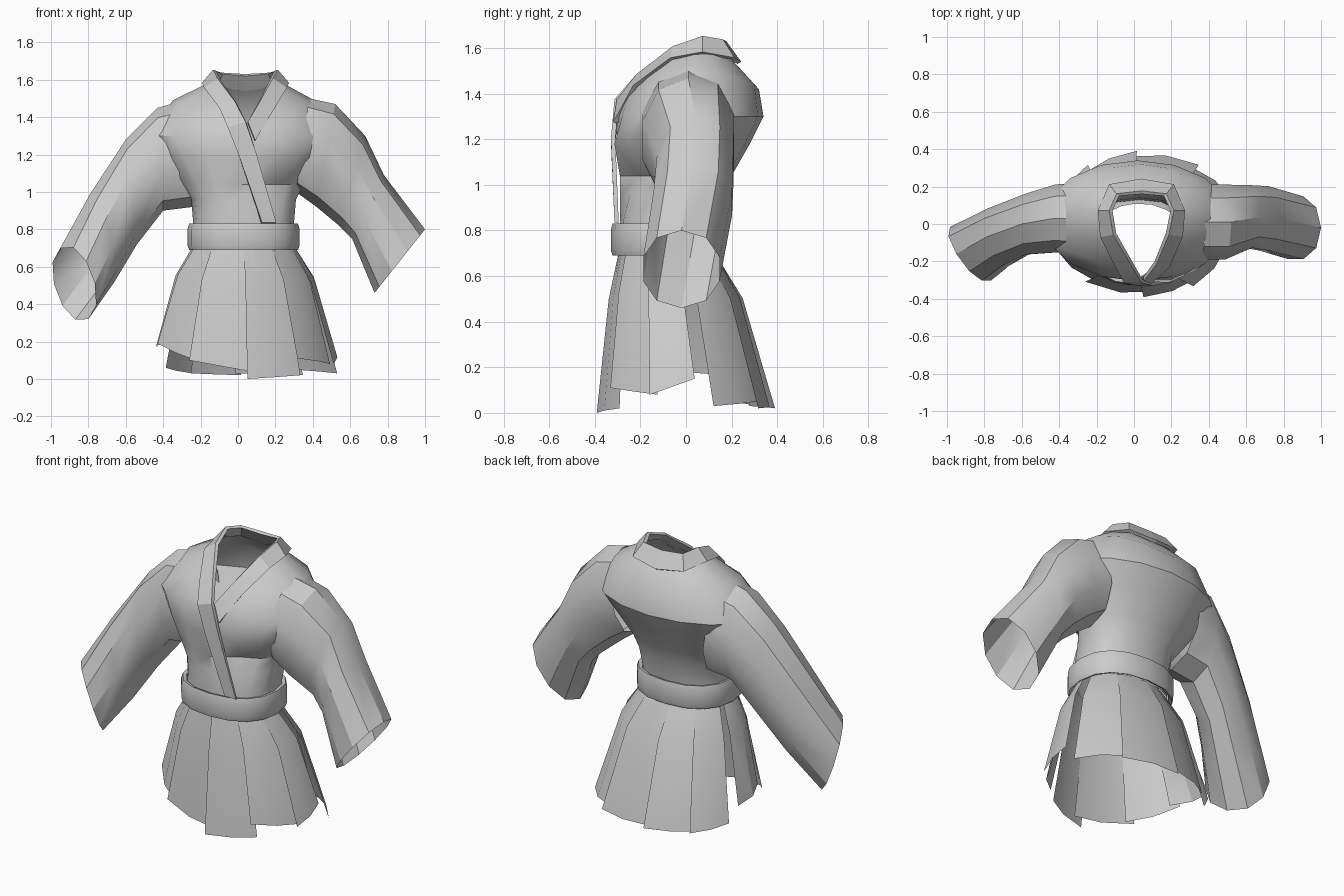
import bpy
import bmesh
from math import cos, sin, pi, radians
from mathutils import Vector

cube = bpy.data.objects.get("Cube")
if cube:
    bpy.data.objects.remove(cube, do_unlink=True)

# Single cloth colour
cloth = bpy.data.materials.new("grey cloth")
cloth.use_nodes = True
GREY = (0.6, 0.6, 0.6, 1)
cloth.diffuse_color = GREY
cloth.node_tree.nodes["Principled BSDF"].inputs["Base Color"].default_value = GREY

SIDES = 16


def loft(name, rings, closed=True, caps=False, angle=30):
    """Skin a list of equal-length point rows into one mesh object."""
    bm = bmesh.new()
    rows = [[bm.verts.new(p) for p in ring] for ring in rings]
    n = len(rows[0])
    for low, high in zip(rows, rows[1:]):
        for i in range(n if closed else n - 1):
            j = (i + 1) % n
            bm.faces.new((low[i], low[j], high[j], high[i]))
    if caps:
        bm.faces.new(rows[0])
        bm.faces.new(rows[-1])
    bmesh.ops.recalc_face_normals(bm, faces=bm.faces)
    mesh = bpy.data.meshes.new(name)
    bm.to_mesh(mesh)
    bm.free()
    mesh.materials.append(cloth)
    obj = bpy.data.objects.new(name, mesh)
    bpy.context.collection.objects.link(obj)
    bpy.ops.object.select_all(action="DESELECT")
    obj.select_set(True)
    bpy.context.view_layer.objects.active = obj
    bpy.ops.object.shade_smooth_by_angle(angle=radians(angle))


def rounded(v, power):
    return (1 if v >= 0 else -1) * abs(v) ** power


def body_ring(z, x0, x1, y0, y1, power=0.85, size=1.0):
    """Soft cross-section between the given limits."""
    ring = []
    for k in range(SIDES):
        a = 2 * pi * k / SIDES
        ring.append(Vector(((x0 + x1) / 2 + (x1 - x0) / 2 * size * rounded(cos(a), power),
                            (y0 + y1) / 2 + (y1 - y0) / 2 * size * rounded(sin(a), power), z)))
    return ring


# Torso: waist to a chest that widens into the sleeves
torso = [body_ring(*r) for r in (
    (0.70, -0.24, 0.30, -0.29, 0.13),
    (0.84, -0.24, 0.30, -0.29, 0.14),
    (0.96, -0.25, 0.31, -0.29, 0.17),
    (1.04, -0.31, 0.35, -0.29, 0.20, 0.9),
    (1.18, -0.41, 0.44, -0.305, 0.28, 0.95),
    (1.30, -0.49, 0.53, -0.305, 0.34, 1.0),
)]
# Fold tucked under the left breast
for row, tuck in ((2, 0.03), (3, 0.07), (4, -0.03)):
    for k in (13, 14, 15):
        torso[row][k].y += tuck

# Neck edge, as half an outline from the front V round to the nape
HALF_NECK = ((0, -0.285, 1.35), (0.075, -0.24, 1.41), (0.125, -0.16, 1.49),
             (0.17, -0.06, 1.56), (0.185, 0.04, 1.59), (0.18, 0.11, 1.59),
             (0.14, 0.17, 1.57), (0.08, 0.20, 1.55), (0, 0.21, 1.54))
neck = []
for k in range(SIDES):
    step = (k - 12) % SIDES
    side = 1 if step <= 8 else -1
    x, y, z = HALF_NECK[min(step, SIDES - step)]
    neck.append(Vector((0.04 + side * x, y, z)))

# Yoke: bulged ring between chest and neck
yoke = []
for k, (a, b) in enumerate(zip(torso[-1], neck)):
    t = 2 * pi * k / SIDES
    bulge = Vector((0.03 * cos(t), 0.045 * max(0, sin(t)), 0.045 * abs(cos(t))))
    yoke.append((a + b) / 2 + bulge)
loft("torso", torso + [yoke, neck], angle=35)


# Sleeves: each ring is top (x, z), bottom (x, z), centre y, depth, front lean
def sleeve(name, sections):
    rings = []
    for tx, tz, bx, bz, y, depth, lean in sections:
        top, low = Vector((tx, y, tz)), Vector((bx, y, bz))
        mid, up = (top + low) / 2, (top - low) / 2
        front = Vector((lean, -depth, lean * 0.7))
        rings.append([mid + up * cos(a) + front * rounded(sin(a), 0.9)
                      for a in (2 * pi * k / 10 for k in range(10))])
    loft(name, rings, angle=32)


sleeve("left_sleeve", (
    (0.38, 1.50, 0.31, 1.00, 0.01, 0.21, 0),
    (0.52, 1.47, 0.42, 0.92, 0.01, 0.21, 0),
    (0.68, 1.30, 0.54, 0.82, 0.04, 0.175, 0),
    (0.78, 1.09, 0.61, 0.75, 0.03, 0.18, 0),
    (1.00, 0.80, 0.73, 0.46, -0.02, 0.175, 0),
))
sleeve("right_sleeve", (
    (-0.32, 1.48, -0.24, 0.92, 0.03, 0.20, 0),
    (-0.43, 1.45, -0.40, 0.90, 0.03, 0.19, 0),
    (-0.60, 1.28, -0.54, 0.72, 0.00, 0.17, 0),
    (-0.79, 0.99, -0.66, 0.52, -0.07, 0.16, 0.04),
    (-0.95, 0.70, -0.80, 0.32, -0.16, 0.15, 0.09),
))


# Collar bands: pairs of inner and outer edge points, thickened outwards
def band(name, pairs):
    rings = []
    for inner, outer in pairs:
        p, q = Vector(inner), Vector(outer)
        out = Vector((q.x - 0.04, q.y - 0.05, 0.1)).normalized() * 0.02
        rings.append([p, q, q + out, p + out])
    loft(name, rings, caps=True, angle=25)


nape = ((0.04, 0.16, 1.62), (0.04, 0.225, 1.53))
band("right_collar", (
    nape,
    ((-0.08, 0.15, 1.63), (-0.12, 0.20, 1.55)),
    ((-0.115, 0.07, 1.645), (-0.175, 0.07, 1.575)),
    ((-0.095, -0.05, 1.60), (-0.165, -0.06, 1.55)),
    ((-0.01, -0.20, 1.48), (-0.09, -0.215, 1.44)),
    ((0.045, -0.295, 1.37), (-0.05, -0.295, 1.34)),
    ((0.10, -0.31, 1.20), (0.01, -0.31, 1.18)),
    ((0.20, -0.295, 0.83), (0.125, -0.295, 0.83)),
))
band("left_collar", (
    nape,
    ((0.16, 0.15, 1.63), (0.20, 0.20, 1.55)),
    ((0.195, 0.07, 1.645), (0.255, 0.07, 1.575)),
    ((0.17, -0.05, 1.60), (0.245, -0.06, 1.55)),
    ((0.11, -0.20, 1.48), (0.18, -0.215, 1.43)),
    ((0.05, -0.285, 1.37), (0.09, -0.30, 1.27)),
))

# Belt with rounded edges
loft("belt", [body_ring(z, -0.27, 0.33, -0.33, 0.17, 0.85, size) for size, z in (
    (0.90, 0.70), (0.97, 0.69), (1.0, 0.715), (1.0, 0.80), (0.97, 0.83), (0.90, 0.825))],
    angle=60)


# Skirt: overlapping flared panels, one edge lapping over the next
def skirt_panel(name, start, end, hem_start, hem_end, across=2):
    rings = []
    for drop, flare in ((0, 0), (0.32, 0.5), (1, 1)):
        row = []
        for i in range(across + 1):
            t = i / across
            a = radians(start + (end - start) * t)
            lap = 1 + (0.03 - 0.07 * t) * flare
            hem = hem_start + (hem_end - hem_start) * t
            row.append(Vector((
                0.03 + 0.02 * flare + (0.26 + 0.23 * flare) * lap * cos(a),
                -0.09 + 0.09 * flare + (0.20 + 0.18 * flare) * lap * sin(a),
                0.73 + (hem - 0.73) * drop)))
        rings.append(row)
    loft(name, rings, closed=False, angle=25)


for number, panel in enumerate((
    (18, 58, 0.03, 0.05), (54, 98, 0.02, 0.03), (94, 130, 0.02, 0.03),
    (126, 158, 0.03, 0.06), (163, 204, 0.17, 0.19), (198, 238, 0.19, 0.09),
    (232, 279, 0.10, 0.03), (270, 307, 0.0, 0.02), (302, 340, 0.11, 0.08),
    (336, 366, 0.08, 0.15),
)):
    skirt_panel("skirt_panel_%d" % (number + 1), *panel)
